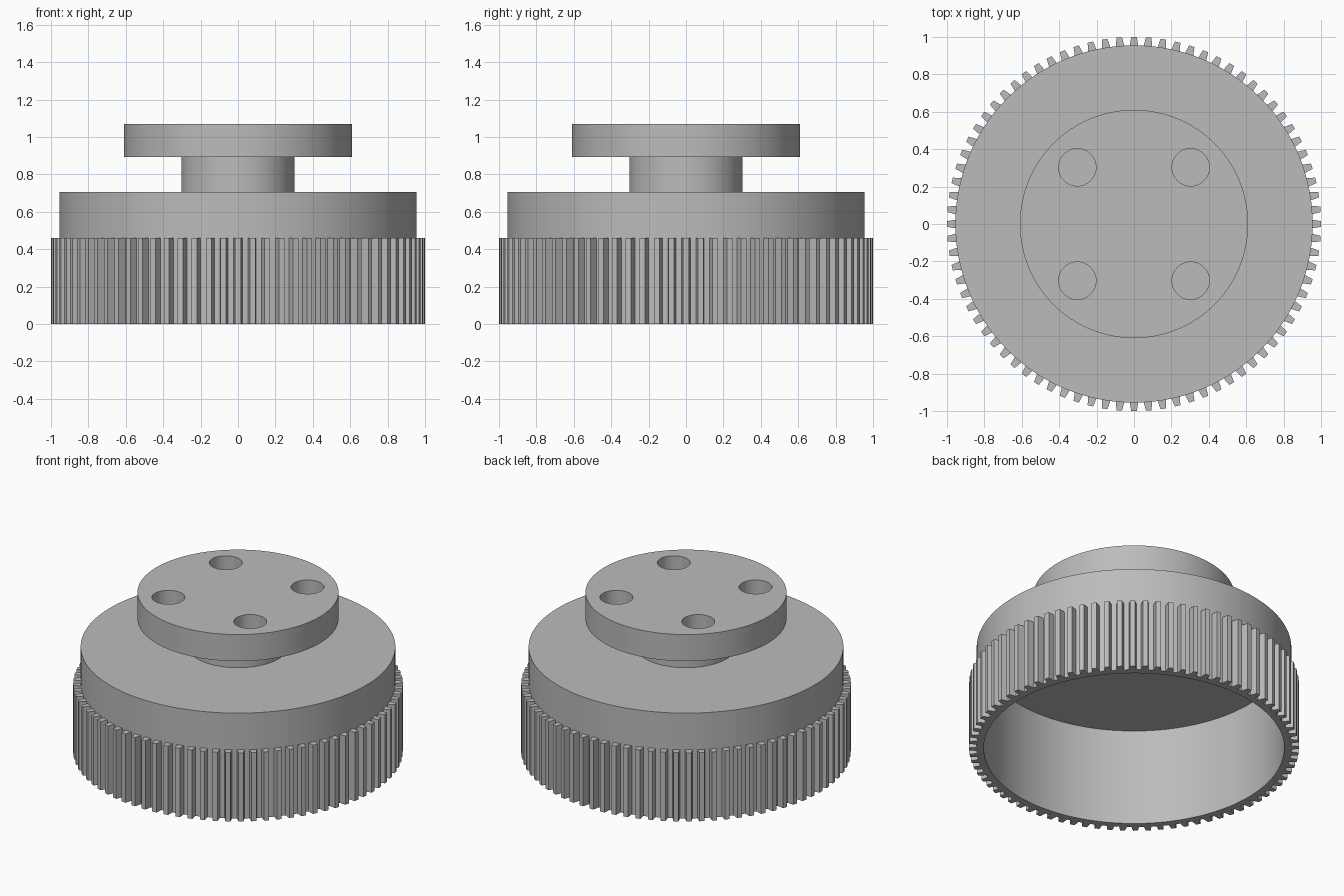
import bpy
import bmesh
import math

SEGMENTS = 160
TEETH = 80

cube = bpy.data.objects.get("Cube")
if cube:
    bpy.data.objects.remove(cube, do_unlink=True)

# Plain grey for every part
grey = bpy.data.materials.new("grey")
grey.use_nodes = True
colour = (0.5, 0.5, 0.5, 1)
grey.diffuse_color = colour
grey.node_tree.nodes["Principled BSDF"].inputs["Base Color"].default_value = colour


def finish(name, bm, smooth=True):
    bmesh.ops.recalc_face_normals(bm, faces=bm.faces)
    mesh = bpy.data.meshes.new(name)
    bm.to_mesh(mesh)
    bm.free()
    mesh.materials.append(grey)
    obj = bpy.data.objects.new(name, mesh)
    bpy.context.collection.objects.link(obj)
    if smooth:
        shade(obj)
    return obj


def shade(obj):
    bpy.ops.object.select_all(action="DESELECT")
    obj.select_set(True)
    bpy.context.view_layer.objects.active = obj
    bpy.ops.object.shade_smooth_by_angle(angle=math.radians(30))


def lathe(name, profile):
    """Turn an (r, z) profile around the z axis; end rings are capped."""
    bm = bmesh.new()
    rings = []
    for r, z in profile:
        rings.append([bm.verts.new((r * math.cos(a), r * math.sin(a), z))
                      for a in (math.tau * i / SEGMENTS for i in range(SEGMENTS))])
    for low, high in zip(rings, rings[1:]):
        for i in range(SEGMENTS):
            j = (i + 1) % SEGMENTS
            bm.faces.new((low[i], low[j], high[j], high[i]))
    bm.faces.new(rings[0])
    bm.faces.new(rings[-1])
    return finish(name, bm)


# Hollow drum, open underneath
lathe("drum", [(0.912, 0.648), (0.912, 0), (0.955, 0), (0.955, 0.705)])

# Belt teeth around the lower part of the drum
bm = bmesh.new()
for i in range(TEETH):
    a = math.tau * i / TEETH
    c, s = math.cos(a), math.sin(a)
    outline = [(0.953, -0.023), (1.0, -0.015), (1.0, 0.015), (0.953, 0.023)]
    face = bm.faces.new([bm.verts.new((r * c - t * s, r * s + t * c, 0))
                         for r, t in outline])
    top = bmesh.ops.extrude_face_region(bm, geom=[face])["geom"]
    bmesh.ops.translate(bm, vec=(0, 0, 0.46),
                        verts=[g for g in top if isinstance(g, bmesh.types.BMVert)])
finish("belt_teeth", bm, smooth=False)

# Neck and mounting flange
lathe("neck", [(0.303, 0.705), (0.303, 0.892)])
flange = lathe("flange", [(0.61, 0.892), (0.61, 1.07)])

# Four bolt holes through the flange
bm = bmesh.new()
for x in (-0.303, 0.303):
    for y in (-0.303, 0.303):
        made = bmesh.ops.create_cone(bm, cap_ends=True, segments=48,
                                     radius1=0.1, radius2=0.1, depth=0.4)
        bmesh.ops.translate(bm, vec=(x, y, 0.98), verts=made["verts"])
cutter = finish("bolt_hole_cutter", bm, smooth=False)
cut = flange.modifiers.new("bolt_holes", "BOOLEAN")
cut.object = cutter
cut.operation = "DIFFERENCE"
cut.solver = "EXACT"
bpy.context.view_layer.objects.active = flange
bpy.ops.object.modifier_apply(modifier=cut.name)
bpy.data.objects.remove(cutter, do_unlink=True)
shade(flange)
